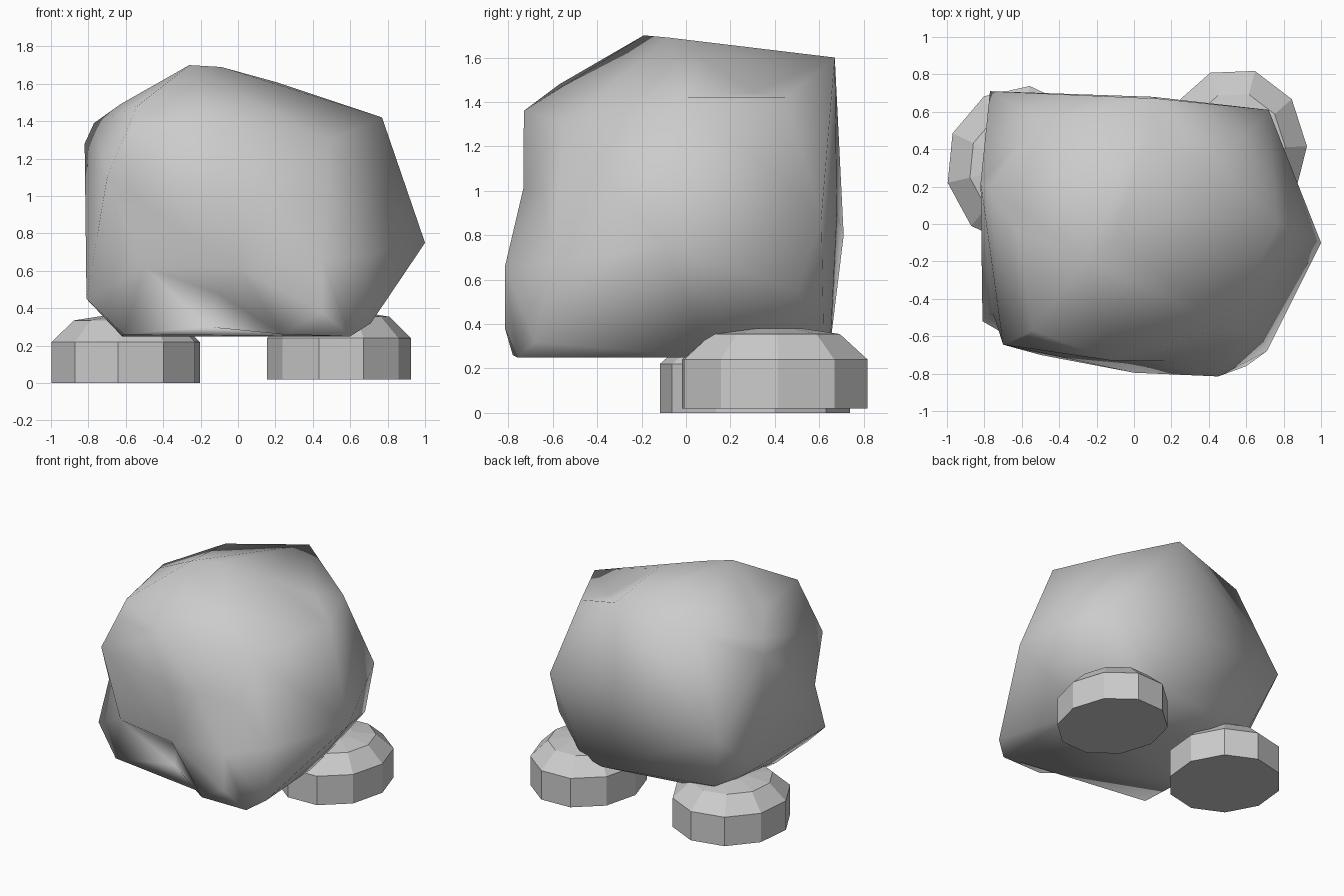
import bpy, bmesh
from math import sin, cos, radians
from mathutils import Vector

cube = bpy.data.objects.get("Cube")
if cube:
    bpy.data.objects.remove(cube, do_unlink=True)

# One plain stone colour
stone = bpy.data.materials.new("stone_grey")
stone.use_nodes = True
stone.diffuse_color = (0.6, 0.6, 0.6, 1)
stone.node_tree.nodes["Principled BSDF"].inputs["Base Color"].default_value = (0.6, 0.6, 0.6, 1)


def finish(bm, name, smooth):
    bmesh.ops.recalc_face_normals(bm, faces=bm.faces)
    for face in bm.faces:
        face.smooth = smooth
    mesh = bpy.data.meshes.new(name)
    bm.to_mesh(mesh)
    bm.free()
    mesh.materials.append(stone)
    obj = bpy.data.objects.new(name, mesh)
    bpy.context.collection.objects.link(obj)
    return obj


def dent(bm, centre, radius, push):
    """Split the edges crossing an area and push their midpoints."""
    centre = Vector(centre)
    near = [e for e in bm.edges
            if ((e.verts[0].co + e.verts[1].co) / 2 - centre).length < radius]
    if not near:
        return
    split = bmesh.ops.bisect_edges(bm, edges=near, cuts=1)["geom_split"]
    for vert in split:
        if isinstance(vert, bmesh.types.BMVert):
            vert.co += Vector(push)
    bmesh.ops.triangulate(bm, faces=bm.faces)


# Boulder body: corner points wrapped in a hull
crown = [(-.26, -.19, 1.7), (-.09, -.08, 1.69), (.13, .67, 1.6), (-.5, .56, 1.48),
         (.77, 0, 1.42), (-.63, -.04, 1.49), (-.77, .2, 1.39), (.2, .05, 1.61),
         (.57, .45, 1.42)]
shoulder = [(-.54, -.57, 1.48), (-.58, -.61, 1.34), (-.12, -.73, 1.36),
            (-.82, .22, 1.28), (-.7, -.645, 1.1), (.5, -.55, 1.3)]
waist = [(1, -.1, .75), (.72, .61, .88), (-.77, .71, .8), (-.81, .15, .85),
         (.68, -.6, .68), (.1, .68, .9), (.45, -.815, .66), (0, -.795, .62),
         (-.5, -.7, .62)]
foot_line = [(-.81, -.52, .45), (-.61, -.6, .26), (.45, -.815, .38), (.24, -.78, .26),
             (.6, -.76, .25), (.71, -.68, .32), (-.62, -.2, .25), (.58, .1, .25),
             (.72, .5, .55), (.45, .62, .34), (.25, .65, .31), (-.55, .42, .26),
             (-.62, .55, .36), (-.8, .3, .45)]

bm = bmesh.new()
for point in crown + shoulder + waist + foot_line:
    bm.verts.new(point)
bmesh.ops.convex_hull(bm, input=bm.verts)
loose = [v for v in bm.verts if not v.link_faces]
bmesh.ops.delete(bm, geom=loose, context='VERTS')
bmesh.ops.triangulate(bm, faces=bm.faces)

# Hollows: under the front, across the chest, front right corner, behind the crown
dent(bm, (-.16, -.71, .35), .14, (.02, .16, .04))
dent(bm, (.2, -.74, 1), .32, (0, .04, 0))
dent(bm, (-.75, -.58, .77), .1, (0, .11, 0))
dent(bm, (.45, .33, 1.51), .12, (-.02, -.03, -.07))
finish(bm, "boulder_body", True)


# Feet: ten-sided stumps with a sloped rim and shallow dome
def foot(name, centre, radii, phase, base):
    bm = bmesh.new()
    rings = []
    for scale, z in ((1, 0), (1, .22), (.7, .335), (.3, .36)):
        ring = []
        for i in range(10):
            a = radians(phase + 36 * i)
            ring.append(bm.verts.new((centre[0] + radii[0] * scale * cos(a),
                                      centre[1] + radii[1] * scale * sin(a),
                                      base + z)))
        rings.append(ring)
    for low, high in zip(rings, rings[1:]):
        for i in range(10):
            j = (i + 1) % 10
            bm.faces.new((low[i], low[j], high[j], high[i]))
    bm.faces.new(rings[0][::-1])
    bm.faces.new(rings[-1])
    finish(bm, name, False)


foot("left_foot", (.54, .4), (.385, .435), 2, .02)
foot("right_foot", (-.6, .31), (.405, .43), 12, 0)
